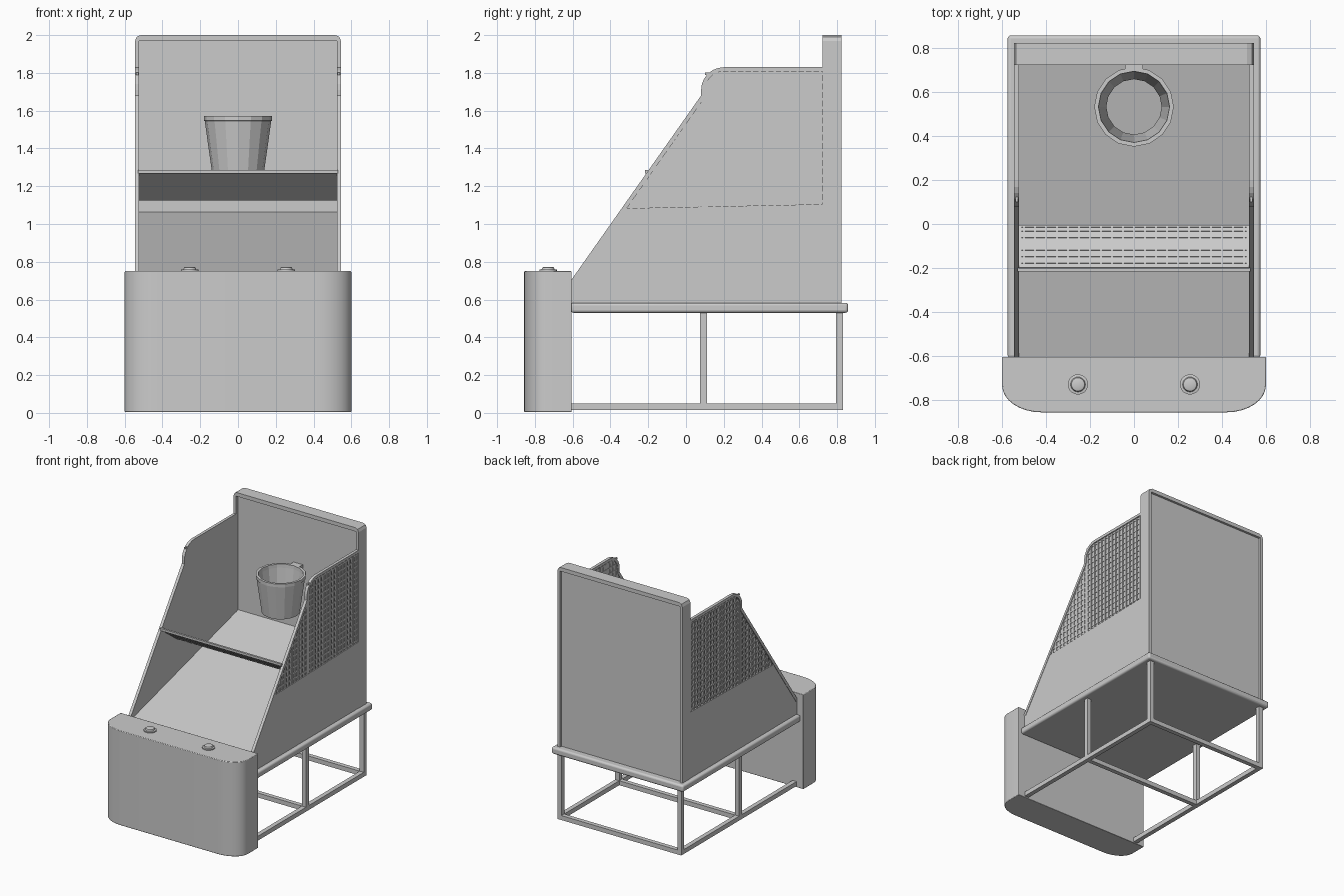
import bpy, bmesh, math
from mathutils import Matrix, Vector

if "Cube" in bpy.data.objects:
    bpy.data.objects.remove(bpy.data.objects["Cube"])


def finish(name, bm, bevel=0, segs=2, smooth=False):
    bmesh.ops.recalc_face_normals(bm, faces=bm.faces[:])
    me = bpy.data.meshes.new(name)
    bm.to_mesh(me)
    bm.free()
    ob = bpy.data.objects.new(name, me)
    bpy.context.collection.objects.link(ob)
    if bevel:
        m = ob.modifiers.new("bevel", 'BEVEL')
        m.width, m.segments, m.limit_method = bevel, segs, 'ANGLE'
    if smooth:
        bpy.context.view_layer.objects.active = ob
        ob.select_set(True)
        bpy.ops.object.shade_smooth_by_angle(angle=math.radians(35))
        ob.select_set(False)
    return ob


def boxes(name, items, **kw):
    """items: (x0, x1, y0, y1, z0, z1)"""
    bm = bmesh.new()
    for x0, x1, y0, y1, z0, z1 in items:
        mat = Matrix.Translation(((x0 + x1) / 2, (y0 + y1) / 2, (z0 + z1) / 2)) @ \
            Matrix.Diagonal((abs(x1 - x0), y1 - y0, z1 - z0, 1))
        bmesh.ops.create_cube(bm, size=1, matrix=mat)
    return finish(name, bm, **kw)


def prism(name, pts, axis, a, b, **kw):
    """extrude a 2D outline along x (points are y,z) or z (points are x,y)"""
    bm = bmesh.new()
    co = (lambda p, t: (t, p[0], p[1])) if axis == 'x' else (lambda p, t: (p[0], p[1], t))
    lo = [bm.verts.new(co(p, a)) for p in pts]
    hi = [bm.verts.new(co(p, b)) for p in pts]
    bm.faces.new(lo)
    bm.faces.new(hi)
    for i in range(len(pts)):
        j = (i + 1) % len(pts)
        bm.faces.new((lo[i], lo[j], hi[j], hi[i]))
    return finish(name, bm, **kw)


def lathe(name, prof, center, n, smooth, closed=False):
    bm = bmesh.new()
    rings = [[bm.verts.new((center[0] + r * math.cos(2 * math.pi * k / n),
                            center[1] + r * math.sin(2 * math.pi * k / n), z))
              for k in range(n)] for r, z in prof]
    for i in range(len(rings) if closed else len(rings) - 1):
        A, B = rings[i], rings[(i + 1) % len(rings)]
        for k in range(n):
            bm.faces.new((A[k], A[(k + 1) % n], B[(k + 1) % n], B[k]))
    if not closed:
        bm.faces.new(rings[0])
        bm.faces.new(rings[-1])
    return finish(name, bm, smooth=smooth)


# front console with rounded front corners
right = [(0.6, -0.605)] + [(0.42 + 0.18 * math.cos(t), -0.735 - 0.122 * math.sin(t))
                           for t in [math.pi / 2 * i / 8 for i in range(9)]]
prism("front_console", right + [(-x, y) for x, y in reversed(right)], 'z', 0.005, 0.75,
      bevel=0.004, smooth=True)

# two push buttons
for side, s in (("left", -1), ("right", 1)):
    lathe(side + "_button", [(0.046, 0.745), (0.046, 0.758), (0.034, 0.76), (0.03, 0.77), (0.022, 0.773)],
          (s * 0.255, -0.73), 20, True)

# table base
boxes("base_plate", [(-0.575, 0.575, -0.61, 0.858, 0.53, 0.583)], bevel=0.014, segs=3, smooth=True)

# tubular stand
tubes = []
for s in (-1, 1):
    x0, x1 = sorted((s * 0.505, s * 0.54))
    tubes.append((x0, x1, -0.62, 0.83, 0.015, 0.05))
    for y in (0.075, 0.795):
        tubes.append((x0, x1, y, y + 0.035, 0.05, 0.535))
for y in (0.075, 0.795):
    tubes.append((-0.505, 0.505, y, y + 0.035, 0.015, 0.05))
boxes("stand_frame", tubes)

# sloped playing deck
prism("ball_ramp", [(-0.61, 0.575), (-0.61, 0.70), (0.77, 1.07), (0.77, 0.575)], 'x', -0.53, 0.53)

# backboard: raised rim around a recessed panel
boxes("back_panel", [(-0.53, 0.53, 0.75, 0.805, 0.58, 1.98)])
rim = prism("back_rim", [(-0.545, 0.58), (-0.545, 1.97), (-0.536, 1.991), (-0.515, 2.0),
                         (0.515, 2.0), (0.536, 1.991), (0.545, 1.97), (0.545, 0.58),
                         (0.523, 0.58), (0.523, 1.97), (-0.523, 1.97), (-0.523, 0.58)], 'z', 0, 0.1)
rim.rotation_euler = (math.pi / 2, 0, 0)
rim.location = (0, 0.823, 0)

# side wall outline: slope, rounded shoulder, flat top
SLOPE = 0.98 / 0.69
edge = [(-0.61, 0.70), (0.08, 1.68)] + \
       [(0.2 - 0.12 * math.cos(t), 1.71 + 0.12 * math.sin(t))
        for t in [math.pi / 2 * i / 6 for i in range(7)]] + [(0.73, 1.83)]


def inset(path, d):
    out = []
    for i, p in enumerate(path):
        a, b = path[max(i - 1, 0)], path[min(i + 1, len(path) - 1)]
        t = Vector((b[0] - a[0], b[1] - a[1])).normalized()
        out.append((p[0] + t.y * d, p[1] - t.x * d))
    return out


def top(y):
    if y < 0.08:
        return 0.70 + (y + 0.61) * SLOPE
    return 1.71 + math.sqrt(max(0, 0.0144 - (0.2 - y) ** 2)) if y < 0.2 else 1.83


def low(y):
    return 1.085 + (y + 0.33) * 0.019


for side, s in (("left", -1), ("right", 1)):
    # solid lower wall, thin upper sheet and edge trim
    prism(side + "_lower_wall", [(-0.61, 0.575), (-0.61, 0.70), (-0.34, 1.083), (0.73, 1.105),
                                 (0.82, 1.105), (0.82, 0.575)], 'x', s * 0.524, s * 0.543)
    x_in, x_out = (0.524, 0.529) if s < 0 else (0.530, 0.535)
    prism(side + "_upper_sheet", [(-0.34, 1.083)] + edge[1:] + [(0.73, 1.105)], 'x', s * x_in, s * x_out)
    prism(side + "_edge_trim", edge + inset(edge, 0.022)[::-1], 'x', s * 0.523, s * 0.546)
    # safety grid
    g0, g1, w = s * 0.526, s * 0.541, 0.006
    x0, x1 = min(g0, g1), max(g0, g1)
    bars = [(x0, x1, 0.083, 0.103, 1.09, 1.70)]
    for i in range(26):
        y = -0.29 + i * 0.04
        if top(y) - 0.01 > low(y):
            bars.append((x0, x1, y - w, y + w, low(y) - 0.005, top(y) - 0.012))
    for i in range(16):
        z = 1.12 + i * 0.045
        y = -0.61 + (z - 0.70) / SLOPE + 0.012 if z < 1.68 else 0.10
        bars.append((x0 + 0.001, x1 - 0.001, y, 0.73, z - w, z + w))
    boxes(side + "_side_grid", bars)

# tilted ball guard with grid, and its front bar
boxes("guard_bar", [(-0.53, 0.53, -0.216, -0.2, 1.268, 1.286)])
items = [(-0.525, 0.525, -0.118, 0.118, -0.003, 0.003)]
items += [(-0.5 + i * 0.05 - 0.004, -0.5 + i * 0.05 + 0.004, -0.118, 0.118, -0.007, 0.007) for i in range(21)]
items += [(-0.52, 0.52, y - 0.004, y + 0.004, 0, 0.006) for y in [-0.09 + i * 0.036 for i in range(6)]]
items += [(-0.525, 0.525, y - 0.006, y + 0.006, -0.006, 0.008) for y in (-0.114, 0.114)]
items += [(x - 0.006, x + 0.006, -0.118, 0.118, -0.006, 0.008) for x in (-0.519, 0.519)]
guard = boxes("guard_grid", items)
guard.location = (0, -0.105, 1.2)
guard.rotation_euler = (-math.atan2(0.14, 0.19), 0, 0)

# tapered open basket with rim, and wall bracket
lathe("basket", [(0.138, 1.275), (0.176, 1.545), (0.181, 1.547), (0.181, 1.572), (0.162, 1.572),
                 (0.160, 1.545), (0.126, 1.275)], (0, 0.533), 16, False, closed=True)
boxes("basket_bracket", [(-0.04, 0.04, 0.70, 0.755, 1.535, 1.57)])
